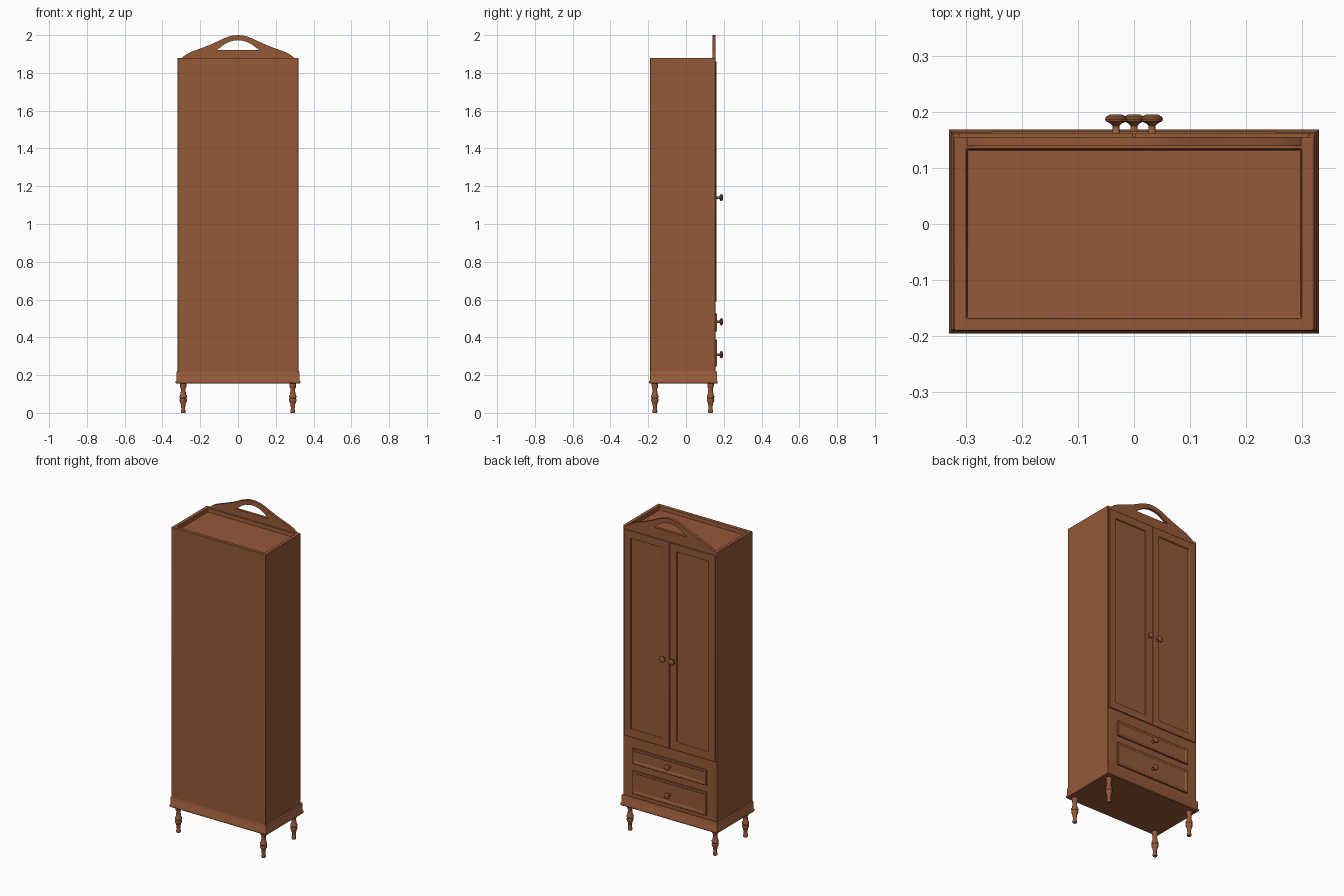
import bpy, bmesh
from math import sin, cos, pi, radians
from mathutils import Vector, Matrix

if "Cube" in bpy.data.objects:
    bpy.data.objects.remove(bpy.data.objects["Cube"])

wood = bpy.data.materials.new("brown_wood")
wood.diffuse_color = (0.30, 0.10, 0.04, 1)
wood.use_nodes = True
wood.node_tree.nodes["Principled BSDF"].inputs["Base Color"].default_value = wood.diffuse_color


def finish(bm, name, bevel=0.0):
    bmesh.ops.recalc_face_normals(bm, faces=bm.faces)
    me = bpy.data.meshes.new(name)
    bm.to_mesh(me)
    bm.free()
    ob = bpy.data.objects.new(name, me)
    bpy.context.collection.objects.link(ob)
    me.materials.append(wood)
    if bevel:
        m = ob.modifiers.new("soft_edges", 'BEVEL')
        m.width, m.segments, m.limit_method = bevel, 2, 'ANGLE'
    bpy.ops.object.select_all(action='DESELECT')
    ob.select_set(True)
    bpy.context.view_layer.objects.active = ob
    bpy.ops.object.shade_smooth_by_angle(angle=radians(35))
    return ob


def panel_box(name, lo, hi, normal, steps, bevel=0.002):
    """Box whose face along 'normal' gets a series of (inset, depth) steps."""
    bm = bmesh.new()
    bmesh.ops.create_cube(bm, size=1)
    lo, hi = Vector(lo), Vector(hi)
    size, mid = hi - lo, (lo + hi) / 2
    for v in bm.verts:
        v.co = Vector([v.co[i] * size[i] + mid[i] for i in range(3)])
    bm.normal_update()
    face = max(bm.faces, key=lambda f: f.normal.dot(Vector(normal)))
    for width, depth in steps:
        bmesh.ops.inset_region(bm, faces=[face], thickness=width, depth=depth,
                               use_even_offset=True)
    return finish(bm, name, bevel)


def turned(name, profile, location, axis='Z', sides=20):
    """Lathe a (radius, height) profile around Z, or around +Y."""
    bm = bmesh.new()
    rings = [[bm.verts.new((r * cos(2 * pi * i / sides), r * sin(2 * pi * i / sides), h))
              for i in range(sides)] for r, h in profile]
    for a, b in zip(rings, rings[1:]):
        for i in range(sides):
            j = (i + 1) % sides
            bm.faces.new((a[i], a[j], b[j], b[i]))
    bm.faces.new(rings[0][::-1])
    bm.faces.new(rings[-1])
    if axis == 'Y':
        bm.transform(Matrix.Rotation(-pi / 2, 4, 'X'))
    bm.transform(Matrix.Translation(location))
    return finish(bm, name)


# Cabinet body with a sunken top
panel_box("cabinet_body", (-0.32, -0.19, 0.20), (0.32, 0.155, 1.88), (0, 0, 1),
          [(0.021, 0), (0.002, -0.025)])

# Plinth moulding: stacked rectangles flaring outwards
bm = bmesh.new()
loops = []
for grow, z in [(0.006, 0.155), (0.010, 0.159), (0.010, 0.168), (0.006, 0.174),
                (0.006, 0.214), (0.002, 0.221)]:
    x, y0, y1 = 0.32 + grow, -0.185 - grow, 0.158 + grow
    loops.append([bm.verts.new(c) for c in
                  ((-x, y0, z), (x, y0, z), (x, y1, z), (-x, y1, z))])
for a, b in zip(loops, loops[1:]):
    for i in range(4):
        j = (i + 1) % 4
        bm.faces.new((a[i], a[j], b[j], b[i]))
bm.faces.new(loops[0][::-1])
bm.faces.new(loops[-1])
finish(bm, "plinth")

# Turned legs
leg = [(0.011, 0.0), (0.013, 0.004), (0.013, 0.012), (0.010, 0.020), (0.011, 0.035),
       (0.014, 0.052), (0.019, 0.062), (0.020, 0.070), (0.017, 0.077), (0.020, 0.083),
       (0.020, 0.089), (0.016, 0.096), (0.013, 0.112), (0.012, 0.128), (0.016, 0.136),
       (0.017, 0.144), (0.017, 0.158)]
for side, x in (("left", -0.29), ("right", 0.29)):
    for end, y in (("back", -0.165), ("front", 0.13)):
        turned(f"{end}_{side}_leg", leg, (x, y, 0))

# Doors with sunken panels, and drawers
for side, x0, x1 in (("left", -0.311, -0.0015), ("right", 0.0015, 0.311)):
    panel_box(f"{side}_door", (x0, 0.135, 0.59), (x1, 0.162, 1.86), (0, 1, 0),
              [(0.045, 0), (0.006, -0.012)])
for level, z0, z1 in (("upper", 0.43, 0.525), ("lower", 0.245, 0.388)):
    panel_box(f"{level}_drawer", (-0.253, 0.145, z0), (0.253, 0.165, z1), (0, 1, 0),
              [(0.012, 0), (0.005, -0.006)])

# Knobs
knob = [(0.010, 0.0), (0.007, 0.004), (0.006, 0.018), (0.010, 0.022), (0.018, 0.026),
        (0.0195, 0.030), (0.018, 0.034), (0.011, 0.038)]
for side, x in (("left", -0.032), ("right", 0.032)):
    turned(f"{side}_door_knob", knob, (x, 0.157, 1.14), 'Y')
for level, z in (("upper", 0.482), ("lower", 0.308)):
    turned(f"{level}_drawer_knob", knob, (0, 0.157, z), 'Y')

# Arched crest with a pierced opening, drawn as a filled curve
half_top = [(0.300, 1.878), (0.275, 1.897), (0.25, 1.911), (0.20, 1.929), (0.15, 1.948),
            (0.11, 1.966), (0.08, 1.981), (0.05, 1.992), (0.025, 1.998)]
half_hole = [(0.112, 1.921), (0.09, 1.938), (0.07, 1.953), (0.045, 1.965), (0.02, 1.971)]


def arch(half, peak):
    return half + [(0, peak)] + [(-x, z) for x, z in reversed(half)]


cu = bpy.data.curves.new("crest_outline", 'CURVE')
cu.dimensions, cu.fill_mode, cu.extrude = '2D', 'BOTH', 0.008
for pts in (arch(half_top, 2.0) + [(-0.300, 1.87), (0.300, 1.87)], arch(half_hole, 1.973)):
    sp = cu.splines.new('POLY')
    sp.points.add(len(pts) - 1)
    for p, (x, z) in zip(sp.points, pts):
        p.co = (x, z, 0, 1)
    sp.use_cyclic_u = True
tmp = bpy.data.objects.new("crest_outline", cu)
bpy.context.collection.objects.link(tmp)
bpy.context.view_layer.update()
bm = bmesh.new()
bm.from_mesh(tmp.to_mesh())
tmp.to_mesh_clear()
bpy.data.objects.remove(tmp)
bmesh.ops.remove_doubles(bm, verts=bm.verts, dist=0.0001)
bm.transform(Matrix.Translation((0, 0.147, 0)) @ Matrix.Rotation(pi / 2, 4, 'X'))
finish(bm, "crest")
